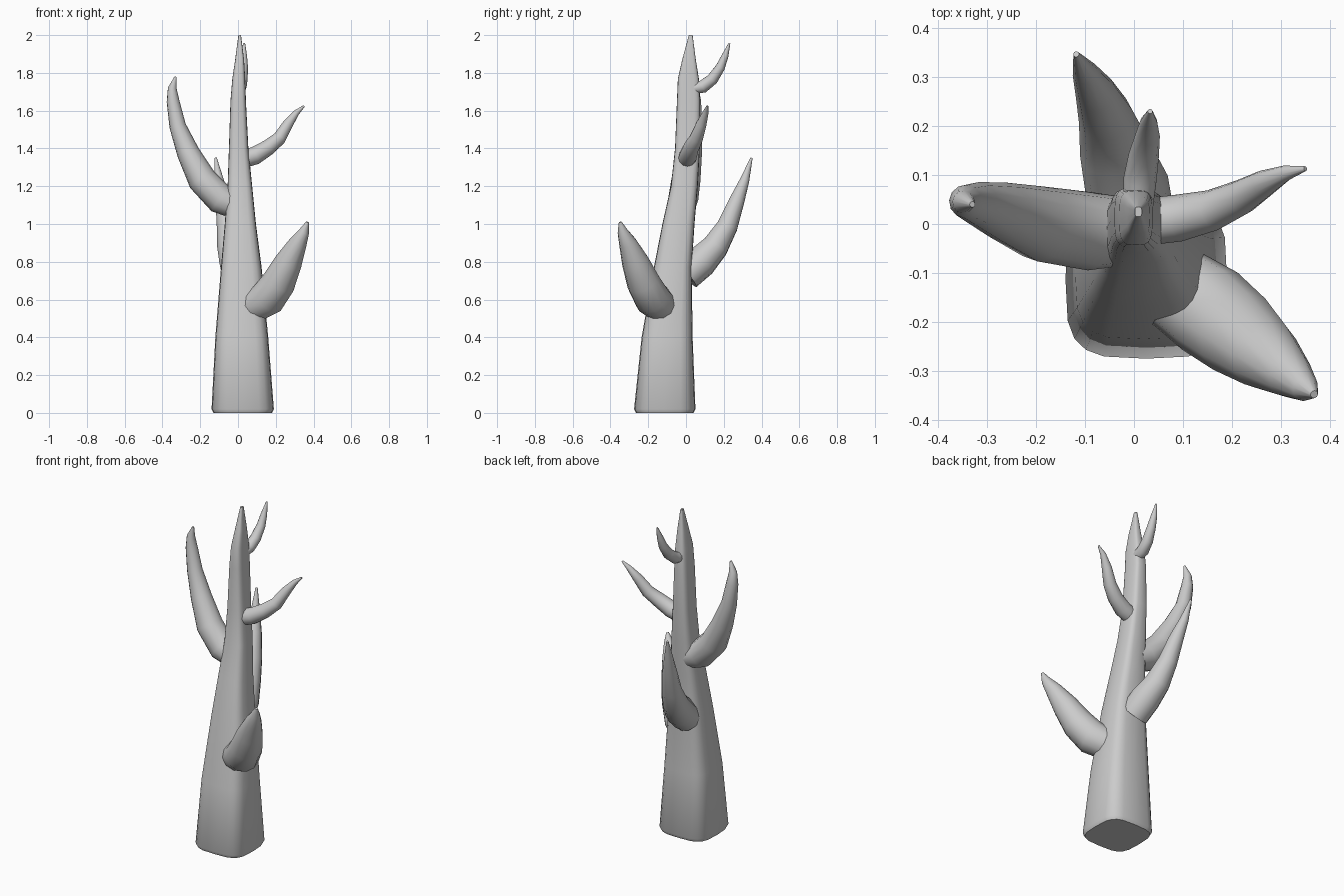
import bpy, bmesh, math
from mathutils import Vector

cube = bpy.data.objects.get("Cube")
if cube:
    bpy.data.objects.remove(cube, do_unlink=True)

bark = bpy.data.materials.new("grey_bark")
bark.use_nodes = True
bark.diffuse_color = (0.6, 0.6, 0.6, 1)
bark.node_tree.nodes["Principled BSDF"].inputs["Base Color"].default_value = (0.6, 0.6, 0.6, 1)


def loft(name, rings):
    """Skin a list of point rings, close both ends and shade smooth."""
    bm = bmesh.new()
    loops = [[bm.verts.new(p) for p in ring] for ring in rings]
    n = len(loops[0])
    for a, b in zip(loops, loops[1:]):
        for i in range(n):
            j = (i + 1) % n
            bm.faces.new((a[i], a[j], b[j], b[i]))
    bm.faces.new(loops[0][::-1])
    bm.faces.new(loops[-1])
    bmesh.ops.recalc_face_normals(bm, faces=bm.faces)
    mesh = bpy.data.meshes.new(name)
    bm.to_mesh(mesh)
    bm.free()
    mesh.materials.append(bark)
    obj = bpy.data.objects.new(name, mesh)
    bpy.context.collection.objects.link(obj)
    bpy.ops.object.select_all(action='DESELECT')
    obj.select_set(True)
    bpy.context.view_layer.objects.active = obj
    bpy.ops.object.shade_smooth_by_angle(angle=math.radians(50))
    return obj


def rounded_square(z, x0, x1, y0, y1, sides=20, power=0.55):
    """Horizontal soft-cornered ring filling the given extents."""
    ring = []
    for i in range(sides):
        t = math.tau * i / sides
        c, s = math.cos(t), math.sin(t)
        ring.append(Vector(((x0 + x1) / 2 + (x1 - x0) / 2 * math.copysign(abs(c) ** power, c),
                            (y0 + y1) / 2 + (y1 - y0) / 2 * math.copysign(abs(s) ** power, s), z)))
    return ring


def branch(name, path, sides=12):
    """Tapered tube through (x, y, z, radius) stations."""
    pts = [Vector(p[:3]) for p in path]
    side, rings = None, []
    for i, p in enumerate(pts):
        tangent = (pts[min(i + 1, len(pts) - 1)] - pts[max(i - 1, 0)]).normalized()
        if side is None:
            side = tangent.cross(Vector((0, 0, 1)))
        side = (side - tangent * side.dot(tangent)).normalized()
        up = tangent.cross(side)
        rings.append([p + path[i][3] * (side * math.cos(math.tau * k / sides)
                                        + up * math.sin(math.tau * k / sides))
                      for k in range(sides)])
    return loft(name, rings)


# Leaning trunk: height, then x and y extents
trunk = [
    (0.00, -0.13, 0.18, -0.265, 0.04),
    (0.02, -0.14, 0.19, -0.275, 0.05),
    (0.40, -0.12, 0.16, -0.235, 0.035),
    (0.77, -0.09, 0.125, -0.17, 0.03),
    (1.00, -0.07, 0.095, -0.125, 0.045),
    (1.20, -0.055, 0.075, -0.08, 0.062),
    (1.40, -0.048, 0.055, -0.058, 0.073),
    (1.65, -0.04, 0.042, -0.048, 0.075),
    (1.77, -0.03, 0.038, -0.043, 0.068),
    (1.87, -0.015, 0.032, -0.02, 0.052),
    (2.00, 0.002, 0.016, 0.015, 0.035),
]
loft("trunk", [rounded_square(*t) for t in trunk])

# Large curved branch on the right
branch("long_right_branch", [
    (-0.02, -0.015, 1.10, 0.07), (-0.09, -0.015, 1.13, 0.08),
    (-0.19, 0.0, 1.235, 0.077), (-0.265, 0.025, 1.38, 0.06),
    (-0.32, 0.042, 1.52, 0.044), (-0.344, 0.046, 1.65, 0.034),
    (-0.348, 0.045, 1.72, 0.023), (-0.33, 0.04, 1.78, 0.006)])

# Branch rising behind the trunk
branch("rear_branch", [
    (0.0, 0.0, 0.73, 0.085), (-0.015, 0.08, 0.80, 0.086),
    (-0.04, 0.155, 0.88, 0.072), (-0.058, 0.22, 0.99, 0.056),
    (-0.078, 0.268, 1.12, 0.042), (-0.1, 0.31, 1.23, 0.026),
    (-0.118, 0.347, 1.35, 0.006)])

# Thick low branch at the front left
branch("low_front_branch", [
    (0.085, -0.13, 0.565, 0.088), (0.155, -0.178, 0.605, 0.097),
    (0.215, -0.225, 0.69, 0.09), (0.268, -0.268, 0.80, 0.073),
    (0.318, -0.308, 0.90, 0.048), (0.35, -0.335, 0.96, 0.028),
    (0.368, -0.348, 1.01, 0.008)])

# Thin upper branch on the left
branch("upper_left_branch", [
    (0.03, 0.005, 1.345, 0.048), (0.09, 0.012, 1.362, 0.048),
    (0.16, 0.028, 1.405, 0.042), (0.22, 0.055, 1.455, 0.036),
    (0.265, 0.082, 1.53, 0.028), (0.31, 0.104, 1.59, 0.016),
    (0.35, 0.113, 1.625, 0.005)])

# Small twig behind the tip
branch("top_rear_twig", [
    (0.008, 0.03, 1.715, 0.03), (0.012, 0.09, 1.728, 0.034),
    (0.02, 0.14, 1.767, 0.031), (0.028, 0.182, 1.83, 0.025),
    (0.03, 0.207, 1.89, 0.018), (0.033, 0.23, 1.957, 0.005)])
